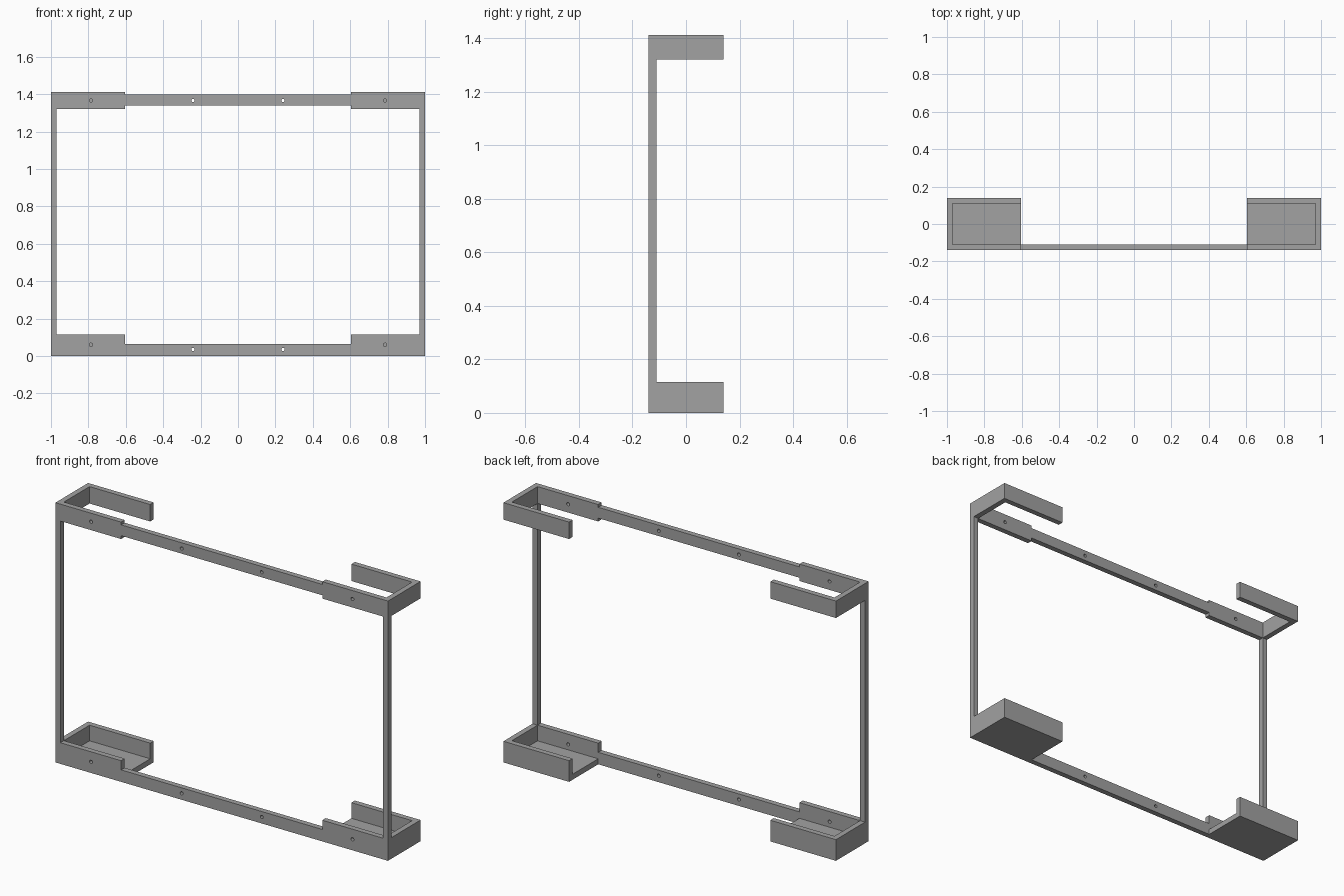
import bpy, bmesh, math
from mathutils import Matrix

if "Cube" in bpy.data.objects:
    bpy.data.objects.remove(bpy.data.objects["Cube"])

W, D, H, T = 1.0, 0.14, 1.412, 0.03      # half width, half depth, height, wall
BX = 0.605                               # inner end of the corner brackets
LOW, HIGH = 0.115, 1.32                  # lower bracket top, upper bracket bottom
RAIL_LOW, RAIL_B, RAIL_T = 0.065, 1.338, 1.397

grey = bpy.data.materials.new("grey")
grey.diffuse_color = (0.36, 0.36, 0.36, 1)
grey.use_nodes = True
grey.node_tree.nodes["Principled BSDF"].inputs["Base Color"].default_value = grey.diffuse_color


def finish(name, bm):
    bmesh.ops.remove_doubles(bm, verts=bm.verts, dist=1e-5)
    bmesh.ops.recalc_face_normals(bm, faces=bm.faces)
    me = bpy.data.meshes.new(name)
    bm.to_mesh(me)
    bm.free()
    me.materials.clear()
    me.materials.append(grey)
    ob = bpy.data.objects.new(name, me)
    bpy.context.collection.objects.link(ob)
    return ob


def prism(name, pts, z0, z1):
    bm = bmesh.new()
    f = bm.faces.new([bm.verts.new((x, y, z0)) for x, y in pts])
    r = bmesh.ops.extrude_face_region(bm, geom=[f])
    vs = [v for v in r["geom"] if isinstance(v, bmesh.types.BMVert)]
    bmesh.ops.translate(bm, verts=vs, vec=(0, 0, z1 - z0))
    return finish(name, bm)


def mirrored(half):
    return half + [(-x, z) for x, z in reversed(half)]


# Front frame: outline with window and screw holes, extruded through its depth
loops = [
    mirrored([(-W, 0), (-W, H), (-BX, H), (-BX, RAIL_T)]),
    mirrored([(-BX, RAIL_LOW), (-BX, LOW), (-W + T, LOW),
              (-W + T, HIGH), (-BX, HIGH), (-BX, RAIL_B)]),
]
for x, z in [(0.786, 0.06), (0.241, 0.035), (0.786, 1.366), (0.241, 1.366)]:
    for s in (-1, 1):
        loops.append([(s * x + 0.009 * math.cos(a * math.pi / 8),
                       z + 0.009 * math.sin(a * math.pi / 8)) for a in range(16)])
cu = bpy.data.curves.new("frame_outline", "CURVE")
cu.dimensions = "2D"
cu.fill_mode = "BOTH"
cu.extrude = T / 2
for pts in loops:
    sp = cu.splines.new("POLY")
    sp.points.add(len(pts) - 1)
    for p, (x, z) in zip(sp.points, pts):
        p.co = (x, z, 0, 1)
    sp.use_cyclic_u = True
tmp = bpy.data.objects.new("frame_outline", cu)
bpy.context.collection.objects.link(tmp)
dg = bpy.context.evaluated_depsgraph_get()
mesh = bpy.data.meshes.new_from_object(tmp.evaluated_get(dg))
bm = bmesh.new()
bm.from_mesh(mesh)
bpy.data.objects.remove(tmp)
bpy.data.meshes.remove(mesh)
bm.transform(Matrix.Translation((0, -D + T / 2, 0)) @ Matrix.Rotation(math.pi / 2, 4, "X"))
for f in bm.faces:
    f.smooth = False
finish("front_frame", bm)

# Corner brackets: L-shaped side and back walls, with a floor in the lower ones
for s, side in ((-1, "left"), (1, "right")):
    wall = [(s * x, y) for x, y in [(W, -D + T), (W, D), (BX, D), (BX, D - T),
                                    (W - T, D - T), (W - T, -D + T)]]
    floor = [(s * x, y) for x, y in [(W - T, -D + T), (W - T, D - T),
                                     (BX, D - T), (BX, -D + T)]]
    prism(side + "_upper_bracket", wall, HIGH, H)
    prism(side + "_lower_bracket", wall, 0, LOW)
    prism(side + "_bracket_floor", floor, 0, T)
